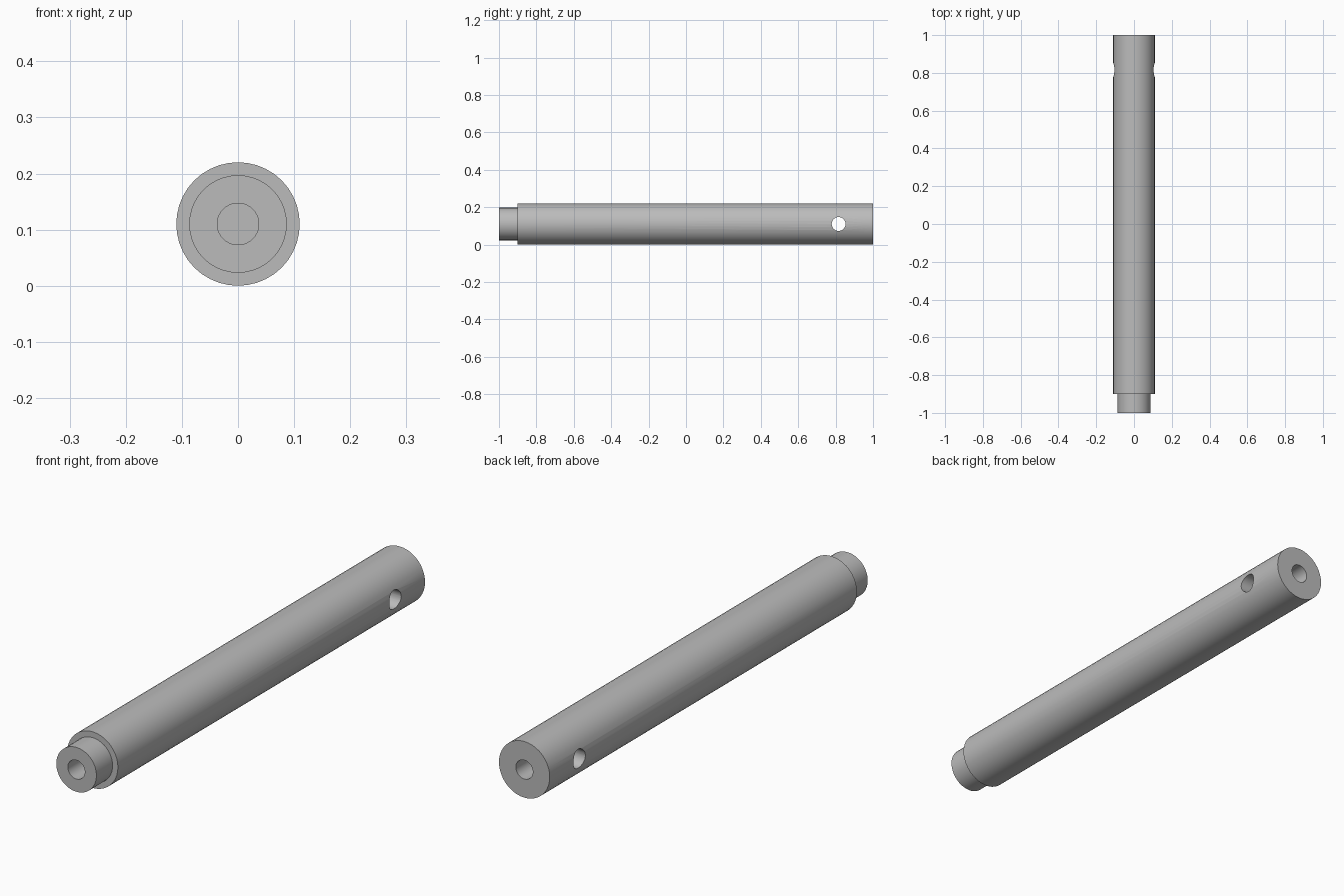
import bpy, bmesh, math
from mathutils import Matrix, Vector

cube = bpy.data.objects.get("Cube")
if cube:
    bpy.data.objects.remove(cube, do_unlink=True)

RADIUS, SPIGOT, BORE = 0.11, 0.087, 0.037
SIDES = 40

steel = bpy.data.materials.new("grey_steel")
steel.use_nodes = True
grey = (0.5, 0.5, 0.5, 1)
steel.diffuse_color = grey
steel.node_tree.nodes["Principled BSDF"].inputs["Base Color"].default_value = grey


def add_object(name, bm):
    mesh = bpy.data.meshes.new(name)
    bm.to_mesh(mesh)
    bm.free()
    mesh.materials.append(steel)
    obj = bpy.data.objects.new(name, mesh)
    bpy.context.collection.objects.link(obj)
    return obj


# Shaft: stepped profile (radius, y) with a blind bore in each end, turned about y
profile = [(0, -0.8), (BORE, -0.8), (BORE, -1), (SPIGOT, -1), (SPIGOT, -0.9),
           (RADIUS, -0.9), (RADIUS, 1), (BORE, 1), (BORE, 0.88), (0, 0.88)]
bm = bmesh.new()
verts = [bm.verts.new((r, y, 0)) for r, y in profile]
edges = [bm.edges.new(pair) for pair in zip(verts, verts[1:])]
bmesh.ops.spin(bm, geom=verts + edges, cent=(0, 0, 0), axis=(0, 1, 0),
               angle=math.tau, steps=SIDES, use_merge=True)
bmesh.ops.remove_doubles(bm, verts=bm.verts, dist=0.0001)
bmesh.ops.recalc_face_normals(bm, faces=bm.faces)
bmesh.ops.translate(bm, verts=bm.verts, vec=(0, 0, RADIUS))
shaft = add_object("shaft", bm)

# Cross hole: drilled through from side to side near the back end
bm = bmesh.new()
place = Matrix.Translation(Vector((0, 0.816, RADIUS))) @ Matrix.Rotation(math.pi / 2, 4, "Y")
bmesh.ops.create_cone(bm, cap_ends=True, segments=SIDES, radius1=BORE, radius2=BORE,
                      depth=0.4, matrix=place)
drill = add_object("cross_hole_cutter", bm)
drill.hide_render = True

cut = shaft.modifiers.new("cross_hole", "BOOLEAN")
cut.operation = "DIFFERENCE"
cut.solver = "EXACT"
cut.object = drill

# Apply the cut, then smooth the round walls and keep the rims sharp
bpy.ops.object.select_all(action="DESELECT")
bpy.context.view_layer.objects.active = shaft
shaft.select_set(True)
bpy.ops.object.modifier_apply(modifier=cut.name)
bpy.data.objects.remove(drill, do_unlink=True)
bpy.ops.object.shade_smooth_by_angle(angle=math.radians(30))
